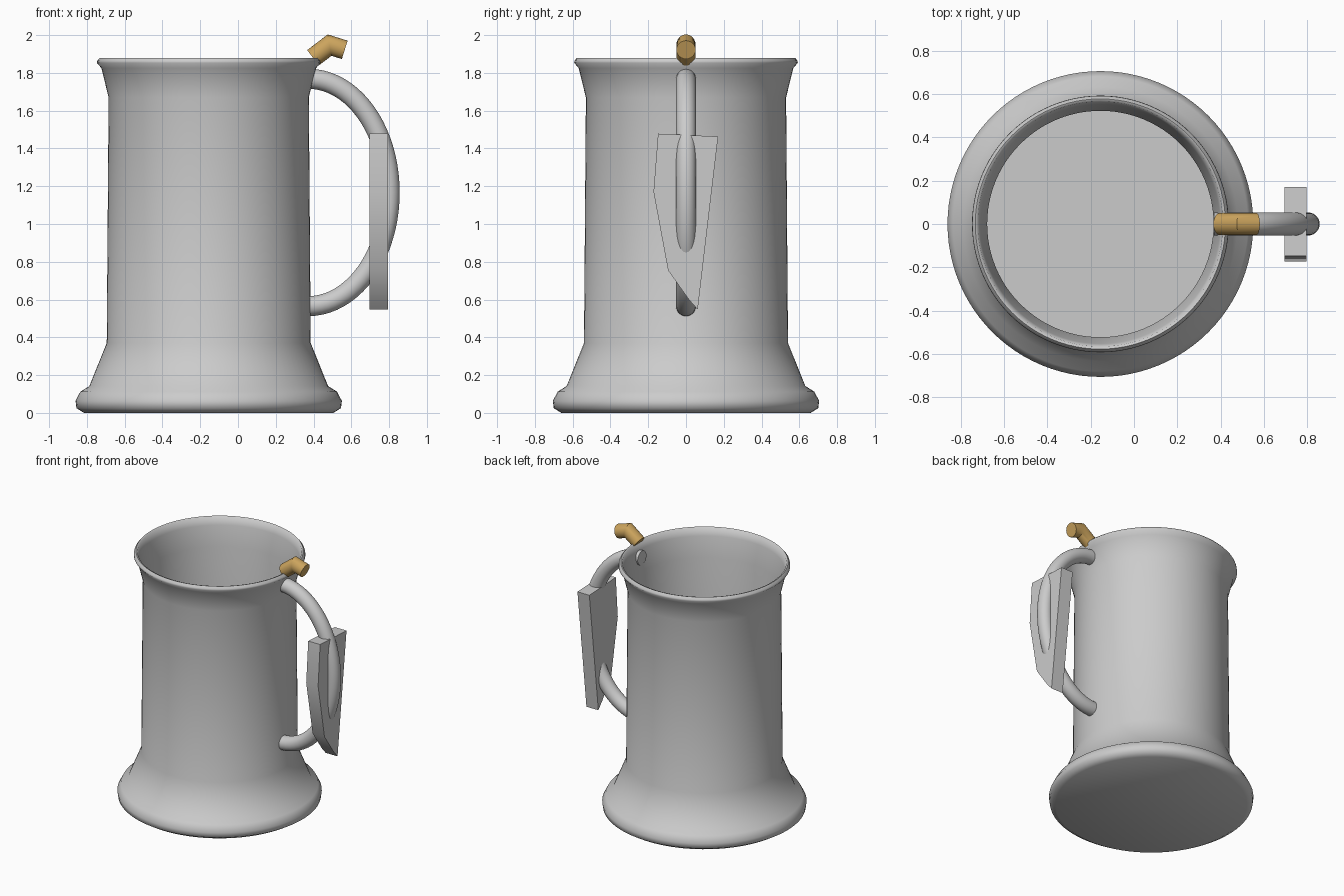
import bpy, math
from mathutils import Vector

if "Cube" in bpy.data.objects:
    bpy.data.objects.remove(bpy.data.objects["Cube"])

AXIS_X = -0.155  # the cup sits left of centre, the handle right


def make_object(name, verts, faces, angle):
    mesh = bpy.data.meshes.new(name)
    mesh.from_pydata(verts, [], faces)
    obj = bpy.data.objects.new(name, mesh)
    bpy.context.collection.objects.link(obj)
    bpy.ops.object.select_all(action='DESELECT')
    bpy.context.view_layer.objects.active = obj
    obj.select_set(True)
    bpy.ops.object.mode_set(mode='EDIT')
    bpy.ops.mesh.select_all(action='SELECT')
    bpy.ops.mesh.normals_make_consistent(inside=False)
    bpy.ops.object.mode_set(mode='OBJECT')
    bpy.ops.object.shade_smooth_by_angle(angle=math.radians(angle))
    return obj


def skin_rings(name, rings, angle):
    """Join equal-sized rings with quads and cap both ends."""
    n = len(rings[0])
    verts = [p for ring in rings for p in ring]
    faces = [list(range(n)), list(range((len(rings) - 1) * n, len(rings) * n))]
    for i in range(len(rings) - 1):
        for j in range(n):
            k = (j + 1) % n
            faces.append((i * n + j, i * n + k, (i + 1) * n + k, (i + 1) * n + j))
    return make_object(name, verts, faces, angle)


def lathe(name, profile, sides, angle):
    turn = [2 * math.pi * j / sides for j in range(sides)]
    rings = [[(AXIS_X + r * math.cos(a), r * math.sin(a), z) for a in turn]
             for r, z in profile]
    return skin_rings(name, rings, angle)


def tube(name, path, radius, sides, angle, ends=None):
    """Round tube with mitred bends along an x-z path."""
    pts = [Vector((x, 0, z)) for x, z in path]
    rings = []
    for i, p in enumerate(pts):
        before = (p - pts[i - 1]).normalized() if i else None
        after = (pts[i + 1] - p).normalized() if i < len(pts) - 1 else None
        before, after = before or after, after or before
        t = (before + after).normalized()
        if ends and i in (0, len(pts) - 1):
            t = Vector(ends)
            t = t if i == 0 else Vector((-t.x, 0, t.z))
        side = Vector((-t.z, 0, t.x)) / max(t.dot(after), 0.5)
        rings.append([p + radius * (side * math.cos(a) + Vector((0, 1, 0)) * math.sin(a))
                      for a in (2 * math.pi * j / sides for j in range(sides))])
    return skin_rings(name, rings, angle)


# Cup: flared foot, nearly straight thin wall, flared lip, hollow inside
lathe("cup_body", [
    (0.66, 0.0), (0.70, 0.025), (0.705, 0.063), (0.68, 0.112), (0.632, 0.142),
    (0.54, 0.37), (0.53, 1.67), (0.568, 1.825), (0.592, 1.853), (0.59, 1.865),
    (0.577, 1.88), (0.565, 1.876), (0.552, 1.82), (0.522, 1.67), (0.524, 0.37),
    (0.526, 0.05)], 96, 60)

# Handle: half-ellipse tube whose ends just break through the wall
arc = [math.pi / 2 - math.pi * i / 40 for i in range(41)]
tube("handle", [(0.37 + 0.433 * math.cos(a), 1.167 + 0.602 * math.sin(a)) for a in arc],
     0.053, 28, 50, ends=(1, 0, 0))

# Grip plate: irregular flat shield crossing the handle
outline = [(-0.148, 1.478), (0.17, 1.463), (0.062, 0.547), (0.015, 0.6),
           (-0.095, 0.755), (-0.172, 1.17)]
skin_rings("grip_plate", [[(x, y, z) for y, z in outline] for x in (0.695, 0.795)], 45)

# Thumb rest: short bent brass-coloured bar on the lip
thumb = tube("thumb_rest", [(0.397, 1.88), (0.485, 1.947), (0.565, 1.922)], 0.051, 24, 40)
brass = bpy.data.materials.new("brass")
brass.diffuse_color = (0.60, 0.37, 0.11, 1)
brass.use_nodes = True
brass.node_tree.nodes["Principled BSDF"].inputs["Base Color"].default_value = brass.diffuse_color
thumb.data.materials.append(brass)
